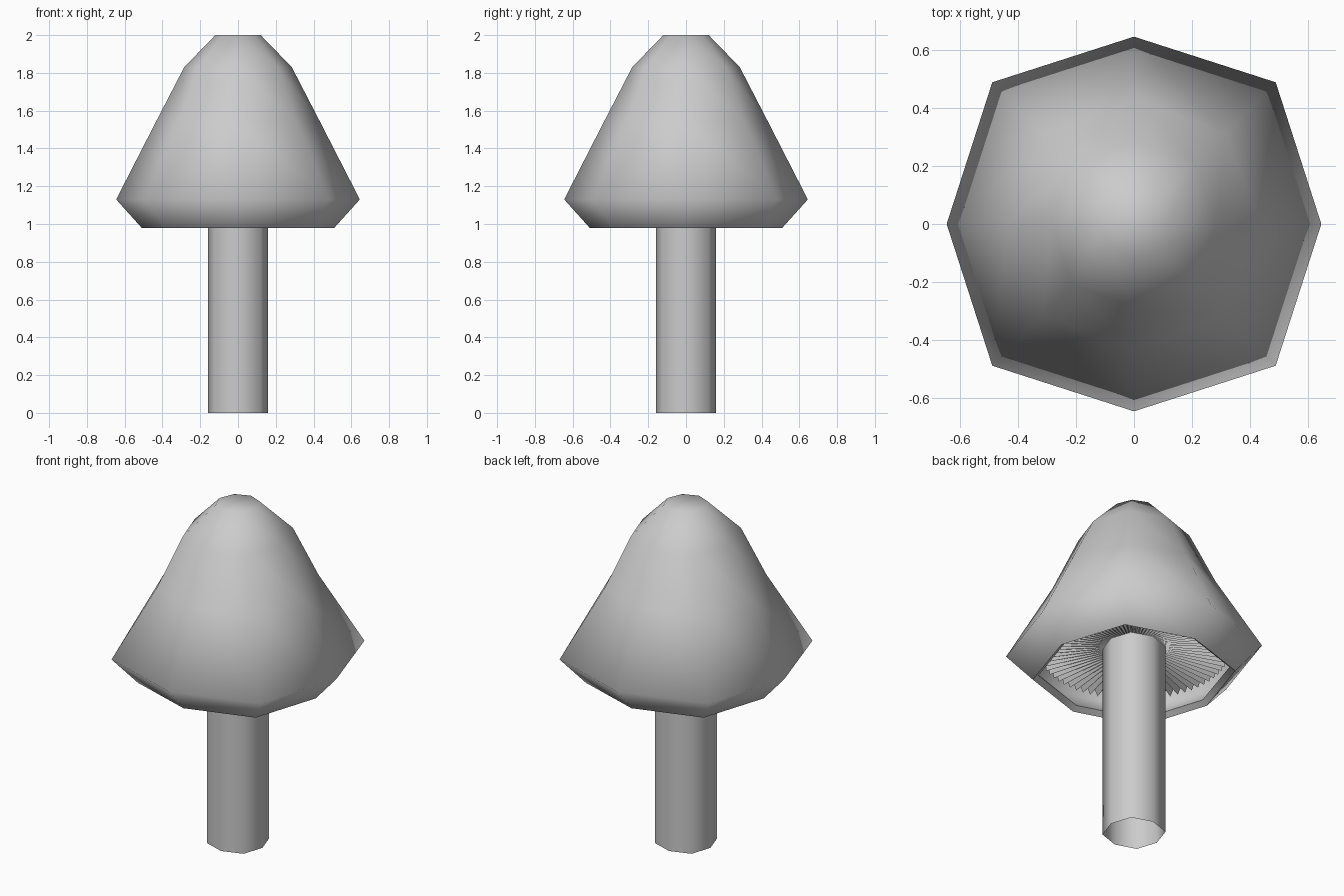
import bpy, bmesh, math

if "Cube" in bpy.data.objects:
    bpy.data.objects.remove(bpy.data.objects["Cube"])


def make_object(name, bm, smooth_angle=None):
    bmesh.ops.recalc_face_normals(bm, faces=bm.faces)
    mesh = bpy.data.meshes.new(name)
    bm.to_mesh(mesh)
    bm.free()
    obj = bpy.data.objects.new(name, mesh)
    bpy.context.collection.objects.link(obj)
    if smooth_angle:
        bpy.ops.object.select_all(action='DESELECT')
        obj.select_set(True)
        bpy.context.view_layer.objects.active = obj
        bpy.ops.object.shade_smooth_by_angle(angle=math.radians(smooth_angle))
    return obj


def octagon_loft(bm, profile):
    """Join eight-sided rings given as (radius on axis, radius on diagonal, z)."""
    rings = []
    for axis_r, diag_r, z in profile:
        ring = []
        for i in range(8):
            r = diag_r if i % 2 else axis_r
            a = i * math.pi / 4
            ring.append(bm.verts.new((r * math.cos(a), r * math.sin(a), z)))
        rings.append(ring)
    for low, high in zip(rings, rings[1:]):
        for i in range(8):
            j = (i + 1) % 8
            bm.faces.new((low[i], low[j], high[j], high[i]))
    return rings


# Stem: open eight-sided tube
bm = bmesh.new()
octagon_loft(bm, [(0.16, 0.17, 0), (0.16, 0.17, 1.2)])
make_object("stem", bm, 85)

# Cap: bell-shaped shell with a turned-in rim and an inner wall
bm = bmesh.new()
outer = [(0.12, 0.12, 2.0), (0.285, 0.30, 1.83), (0.435, 0.44, 1.54),
         (0.645, 0.69, 1.13), (0.51, 0.546, 0.98)]
inner = [(0.48, 0.515, 1.005), (0.60, 0.645, 1.135), (0.40, 0.405, 1.52),
         (0.25, 0.265, 1.80), (0.10, 0.10, 1.96)]
rings = octagon_loft(bm, outer + inner)
bm.faces.new(rings[0])
bm.faces.new(rings[-1])
make_object("cap", bm, 85)

# Gills: pleated disc under the cap
bm = bmesh.new()
count = 144
pairs = []
for i in range(count):
    a = 2 * math.pi * i / count
    c, s = math.cos(a), math.sin(a)
    z = 1.12 if i % 2 else 1.17
    pairs.append((bm.verts.new((0.15 * c, 0.15 * s, 1.15)),
                  bm.verts.new((0.51 * c, 0.51 * s, z))))
for i in range(count):
    a, b = pairs[i], pairs[(i + 1) % count]
    bm.faces.new((a[0], b[0], b[1], a[1]))
make_object("gills", bm)
